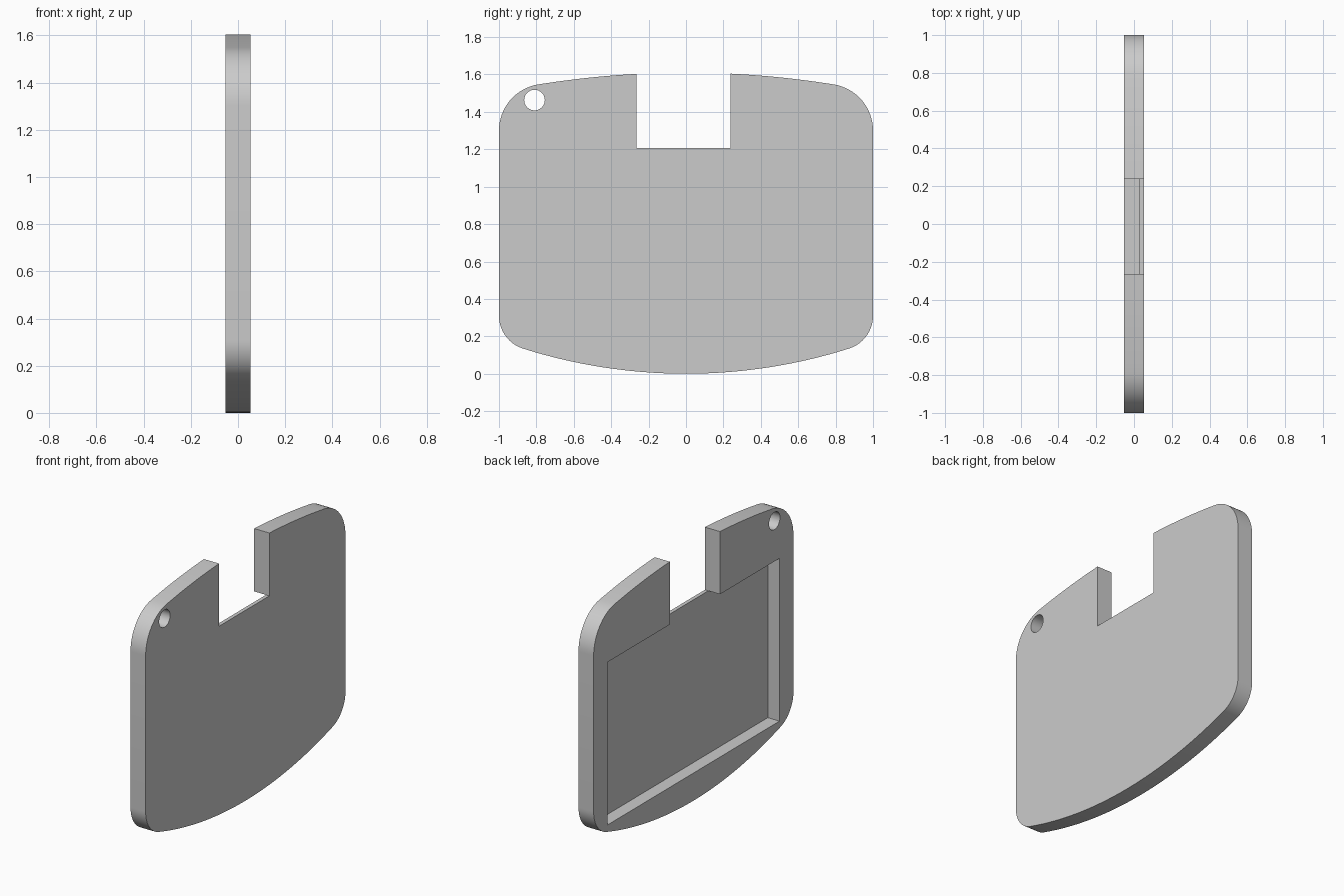
import bpy, bmesh, math

if "Cube" in bpy.data.objects:
    bpy.data.objects.remove(bpy.data.objects["Cube"], do_unlink=True)

HALF = 0.053                      # half thickness of the plate
NOTCH = (-0.265, 0.238)           # notch sides
NOTCH_Z = 1.206                   # notch floor, also the top of the recess

grey = bpy.data.materials.new("plain grey")
grey.use_nodes = True
grey.diffuse_color = (0.6, 0.6, 0.6, 1)
grey.node_tree.nodes["Principled BSDF"].inputs["Base Color"].default_value = (0.6, 0.6, 0.6, 1)


def prism(name, outline, x0, x1):
    """Extrude a (y, z) outline from x0 to x1."""
    bm = bmesh.new()
    face = bm.faces.new([bm.verts.new((x0, y, z)) for y, z in outline])
    new = bmesh.ops.extrude_face_region(bm, geom=[face])["geom"]
    bmesh.ops.translate(bm, vec=(x1 - x0, 0, 0),
                        verts=[v for v in new if isinstance(v, bmesh.types.BMVert)])
    bmesh.ops.recalc_face_normals(bm, faces=bm.faces)
    mesh = bpy.data.meshes.new(name)
    bm.to_mesh(mesh)
    bm.free()
    mesh.materials.append(grey)
    obj = bpy.data.objects.new(name, mesh)
    bpy.context.collection.objects.link(obj)
    return obj


def arc(cy, cz, r, start, end, steps):
    angles = [math.radians(start + (end - start) * i / steps) for i in range(steps + 1)]
    return [(cy + r * math.cos(a), cz + r * math.sin(a)) for a in angles]


def crown(y):
    return 1.61 - 0.1016 * y * y


def half_outline(notch_y):
    """Right half, from the bottom centre up to the notch floor."""
    belly = arc(0, 2.89, 2.89, -90, -72.4, 16)
    low_corner = arc(0.816, 0.31, 0.184, -72.4, 0, 14)
    high_corner = arc(0.75, 1.3, 0.25, 0, 80.8, 16)
    y_start = high_corner[-1][0]
    top = [(y, crown(y)) for y in
           (y_start + (notch_y - y_start) * i / 10 for i in range(1, 11))]
    return belly + low_corner[1:] + high_corner + top + [(notch_y, NOTCH_Z)]


# Plate with curved edges and a square notch in the top
right = half_outline(NOTCH[1])
left = [(-y, z) for y, z in half_outline(-NOTCH[0])]
plate = prism("plate", right + left[:0:-1], -HALF, HALF)

# Shallow rectangular recess and round corner hole
recess = prism("recess_cutter",
               [(-0.86, 0.175), (0.86, 0.175), (0.86, NOTCH_Z), (-0.86, NOTCH_Z)],
               -0.2, 0.029)
hole = prism("hole_cutter", arc(-0.81, 1.463, 0.055, 0, 360, 40)[:-1], -0.2, 0.2)

bpy.context.view_layer.objects.active = plate
for cutter in (recess, hole):
    mod = plate.modifiers.new(cutter.name, "BOOLEAN")
    mod.operation = "DIFFERENCE"
    mod.solver = "EXACT"
    mod.object = cutter
    bpy.ops.object.modifier_apply(modifier=mod.name)
    bpy.data.objects.remove(cutter, do_unlink=True)

bpy.ops.object.select_all(action="DESELECT")
plate.select_set(True)
bpy.ops.object.shade_smooth_by_angle(angle=math.radians(30))
